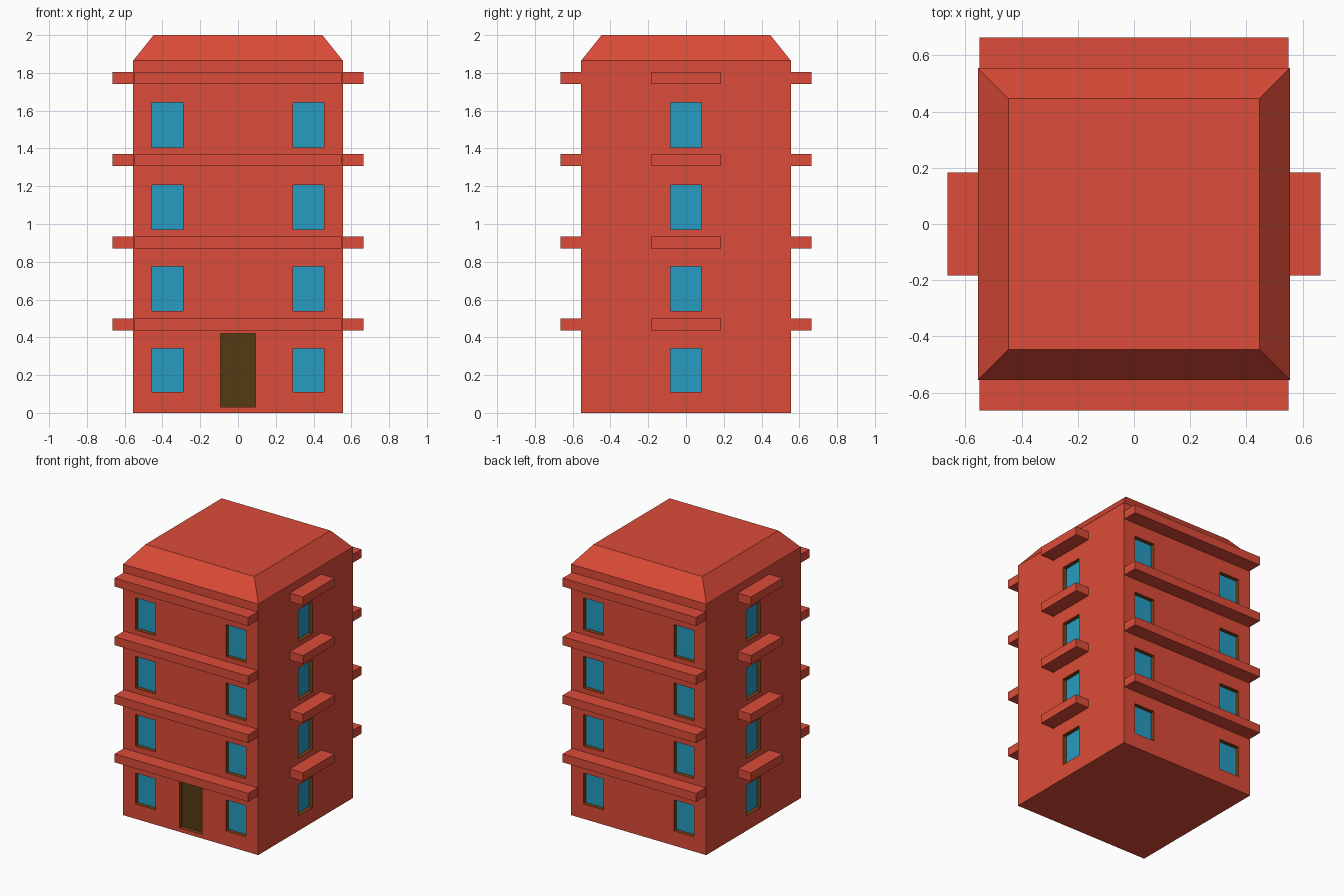
import bpy, bmesh, math
from mathutils import Vector, Matrix

if "Cube" in bpy.data.objects:
    bpy.data.objects.remove(bpy.data.objects["Cube"])

def srgb(r, g, b):
    f = lambda c: c / 12.92 if c <= 0.04045 else ((c + 0.055) / 1.055) ** 2.4
    return (f(r / 255), f(g / 255), f(b / 255), 1)

def material(name, rgb):
    m = bpy.data.materials.new(name)
    m.diffuse_color = srgb(*rgb)
    m.use_nodes = True
    m.node_tree.nodes["Principled BSDF"].inputs["Base Color"].default_value = m.diffuse_color
    return m

RED = material("red_brick", (220, 75, 56))
BLUE = material("blue_glass", (39, 156, 192))
FRAME = material("brown_frame", (120, 66, 22))
DOOR = material("dark_door", (84, 58, 17))

W, WALL_TOP, TOP, ROOF_IN, DEPTH = 0.555, 1.865, 2.0, 0.447, 0.03

def finish(name, bm, mats):
    me = bpy.data.meshes.new(name)
    bm.to_mesh(me)
    bm.free()
    for m in mats:
        me.materials.append(m)
    ob = bpy.data.objects.new(name, me)
    bpy.context.collection.objects.link(ob)
    return ob

# Wall with recessed openings, each (x0, x1, z0, z1, material index)
def wall(name, angle, openings):
    xs = sorted({-W, W} | {v for o in openings for v in o[:2]})
    zs = sorted({0, WALL_TOP} | {v for o in openings for v in o[2:4]})
    bm = bmesh.new()
    grid = [[bm.verts.new((x, -W, z)) for z in zs] for x in xs]
    for i in range(len(xs) - 1):
        for j in range(len(zs) - 1):
            bm.faces.new((grid[i][j], grid[i + 1][j], grid[i + 1][j + 1], grid[i][j + 1]))
    for x0, x1, z0, z1, mat in openings:
        cells = [f for f in bm.faces if abs(f.normal.y) < 2
                 and x0 < f.calc_center_median().x < x1
                 and z0 < f.calc_center_median().z < z1]
        # push the opening's cells inward; the sides become the frame
        old = set(bm.faces)
        geom = bmesh.ops.extrude_face_region(bm, geom=cells)["geom"]
        bmesh.ops.delete(bm, geom=[f for f in cells if f.is_valid], context='FACES')
        panes = [g for g in geom if isinstance(g, bmesh.types.BMFace)]
        for f in bm.faces:
            if f not in old:
                f.material_index = 1
        for f in panes:
            f.material_index = mat
        bmesh.ops.translate(bm, vec=(0, DEPTH, 0),
                            verts=[g for g in geom if isinstance(g, bmesh.types.BMVert)])
    # merge the plain wall back into few faces
    bmesh.ops.dissolve_limit(bm, angle_limit=math.radians(1), verts=bm.verts[:],
                             edges=bm.edges[:], delimit={'MATERIAL'})
    bmesh.ops.rotate(bm, cent=(0, 0, 0), matrix=Matrix.Rotation(angle, 3, 'Z'), verts=bm.verts[:])
    finish(name, bm, [RED, FRAME, BLUE, DOOR])

FLOORS = [(0.11, 0.34), (0.54, 0.775), (0.97, 1.207), (1.404, 1.642)]
pair = [(x, x + 0.165, a, b, 2) for a, b in FLOORS for x in (-0.455, 0.29)]
single = [(-0.083, 0.083, a, b, 2) for a, b in FLOORS]
door = (-0.093, 0.093, 0.03, 0.42, 3)
wall("front_wall", 0, pair + [door])
wall("right_wall", math.pi / 2, single)
wall("back_wall", math.pi, pair)
wall("left_wall", -math.pi / 2, single)

# Floor underside
bm = bmesh.new()
bm.faces.new([bm.verts.new(p) for p in ((-W, -W, 0), (-W, W, 0), (W, W, 0), (W, -W, 0))])
finish("base", bm, [RED])

# Roof with four sloped sides
bm = bmesh.new()
rings = [[bm.verts.new((sx * r, sy * r, z)) for sx, sy in ((-1, -1), (1, -1), (1, 1), (-1, 1))]
         for r, z in ((W, WALL_TOP), (ROOF_IN, TOP))]
for i in range(4):
    j = (i + 1) % 4
    bm.faces.new((rings[0][i], rings[0][j], rings[1][j], rings[1][i]))
bm.faces.new(rings[1])
finish("roof", bm, [RED])

# Ledges above each storey: long on front and back, short on the sides
def ledge(name, angle, half, z):
    bm = bmesh.new()
    y0, y1 = -0.664, -W + 0.003
    bmesh.ops.create_cube(bm, size=1, matrix=Matrix.Rotation(angle, 4, 'Z')
                          @ Matrix.Translation((0, (y0 + y1) / 2, z))
                          @ Matrix.Diagonal((half * 2, y1 - y0, 0.063, 1)))
    finish(name, bm, [RED])

for n in range(4):
    z = 0.467 + n * 0.4355
    for k, side in enumerate(("front", "right", "back", "left")):
        ledge(f"{side}_ledge_{n + 1}", k * math.pi / 2, 0.184 if k % 2 else 0.549, z)
